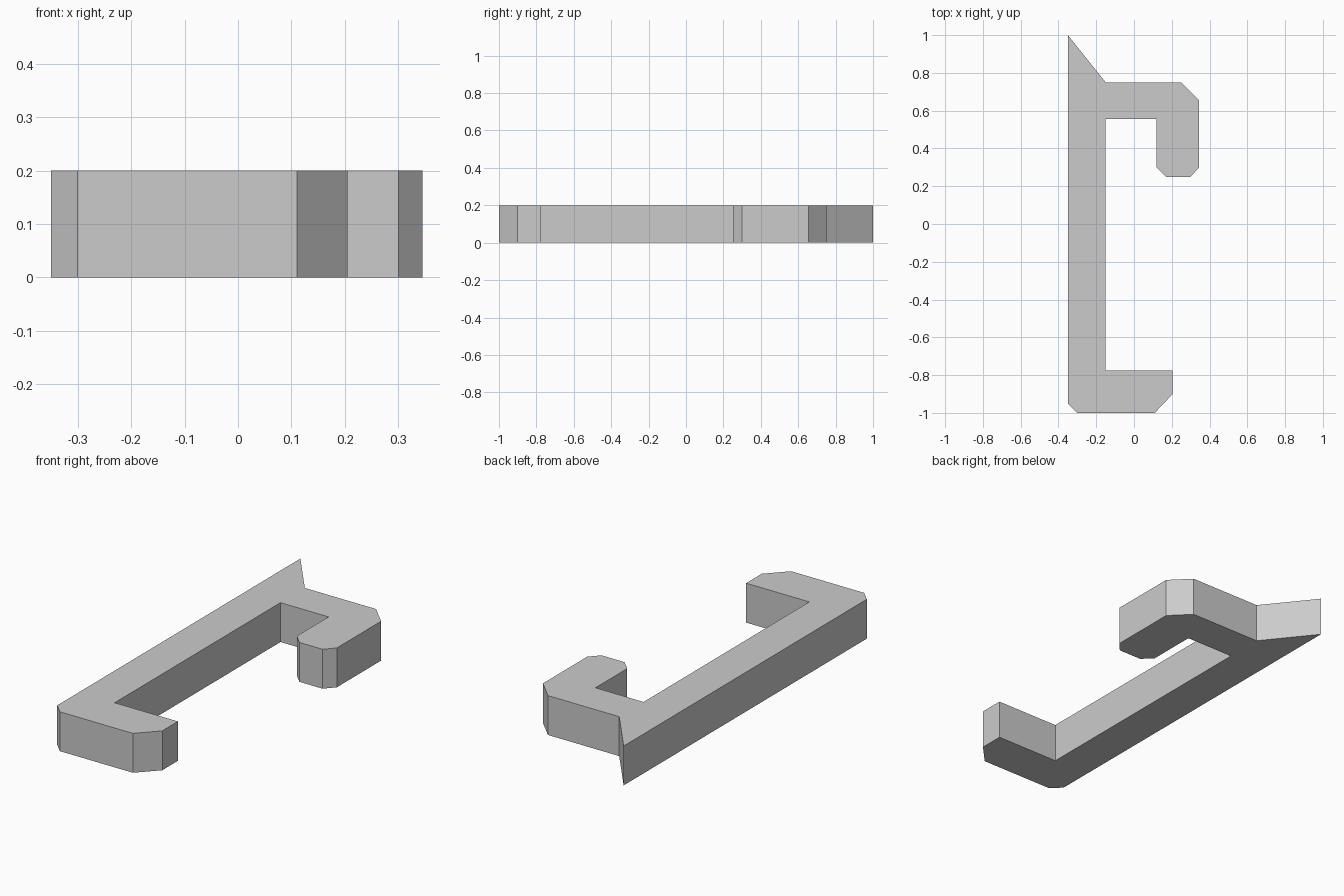
import bpy
import bmesh
from mathutils import Vector

cube = bpy.data.objects.get("Cube")
if cube:
    bpy.data.objects.remove(cube, do_unlink=True)

HEIGHT = 0.2

# Plain grey material
grey = bpy.data.materials.new("light_grey")
grey.use_nodes = True
colour = (0.6, 0.6, 0.6, 1)
grey.diffuse_color = colour
grey.node_tree.nodes["Principled BSDF"].inputs["Base Color"].default_value = colour

# Outline of the flat hook, counter-clockwise from the lower corner of the shaft
outline = [
    (-0.35, -0.95), (-0.30, -1), (0.11, -1), (0.205, -0.90), (0.205, -0.775),  # foot
    (-0.15, -0.775), (-0.15, 0.555),                                           # shaft inner side
    (0.12, 0.555), (0.12, 0.30), (0.17, 0.25), (0.30, 0.25), (0.345, 0.30),    # hook tip
    (0.345, 0.655), (0.25, 0.75), (-0.15, 0.75),                               # hook outer side
    (-0.35, 1),                                                                # spike
]

# Extrude the outline into a solid bar
bm = bmesh.new()
base = bm.faces.new([bm.verts.new((x, y, 0)) for x, y in outline])
extruded = bmesh.ops.extrude_face_region(bm, geom=[base], use_keep_orig=True)
top_verts = [g for g in extruded["geom"] if isinstance(g, bmesh.types.BMVert)]
bmesh.ops.translate(bm, verts=top_verts, vec=Vector((0, 0, HEIGHT)))
bmesh.ops.recalc_face_normals(bm, faces=bm.faces)

mesh = bpy.data.meshes.new("hooked_bar")
bm.to_mesh(mesh)
bm.free()
mesh.materials.append(grey)
bar = bpy.data.objects.new("hooked_bar", mesh)
bpy.context.collection.objects.link(bar)
